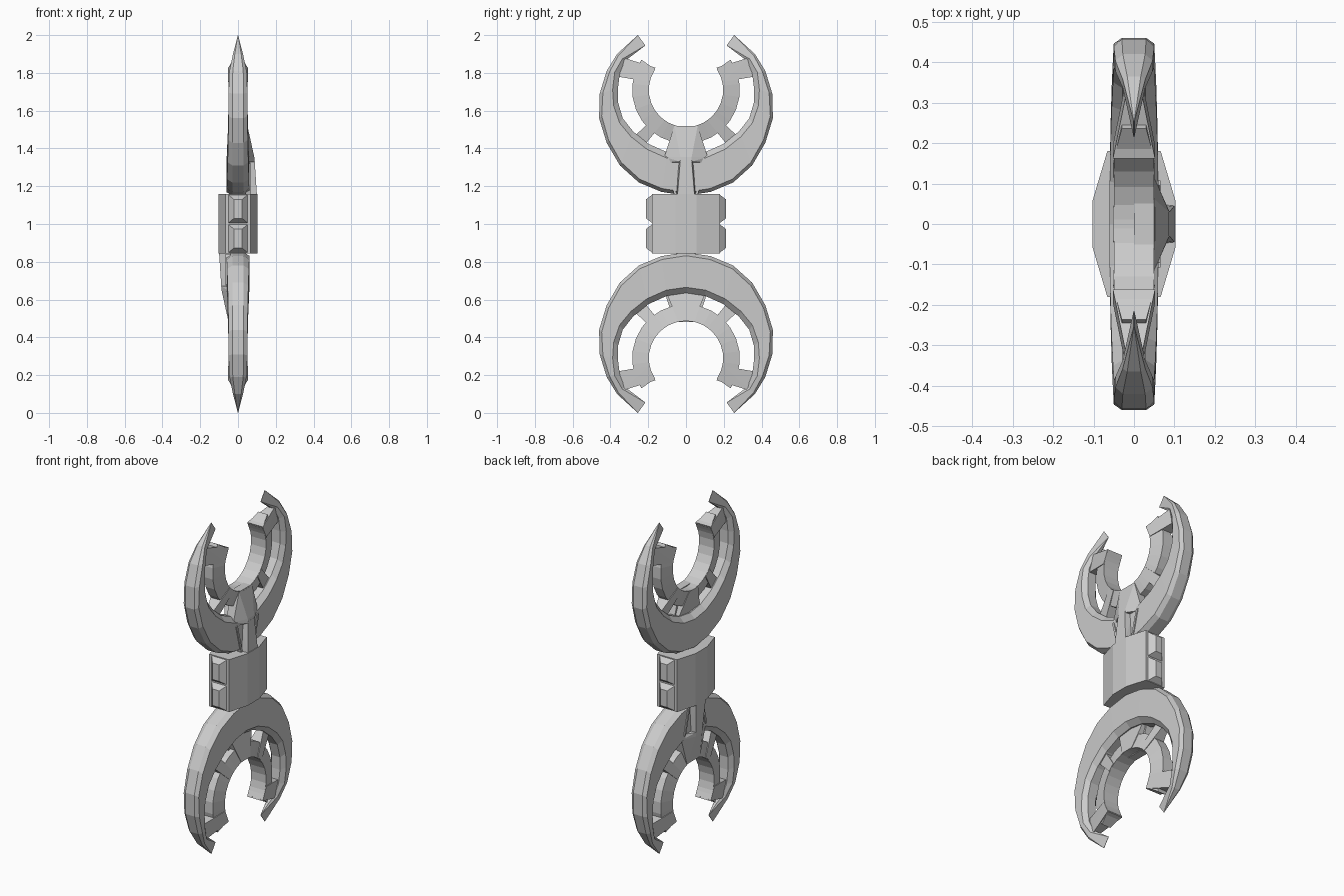
import bpy, bmesh
from math import sin, cos, radians
from mathutils import Vector

cube = bpy.data.objects.get("Cube")
if cube:
    bpy.data.objects.remove(cube)

GREY = (0.6, 0.6, 0.6, 1)
metal = bpy.data.materials.new("plain grey")
metal.use_nodes = True
metal.diffuse_color = GREY
metal.node_tree.nodes["Principled BSDF"].inputs["Base Color"].default_value = GREY

RING_Z = 1.71


def finish(name, bm):
    bmesh.ops.recalc_face_normals(bm, faces=bm.faces)
    mesh = bpy.data.meshes.new(name)
    bm.to_mesh(mesh)
    bm.free()
    mesh.materials.append(metal)
    obj = bpy.data.objects.new(name, mesh)
    bpy.context.collection.objects.link(obj)


def place(p, lower):
    # the lower half is the upper half turned half a circle about the y axis
    x, y, z = p
    return (-x, y, 2 - z) if lower else (x, y, z)


def loft(name, sections, lower):
    bm = bmesh.new()
    rings = [[bm.verts.new(place(p, lower)) for p in s] for s in sections]
    n = len(rings[0])
    for a, b in zip(rings, rings[1:]):
        for i in range(n):
            j = (i + 1) % n
            bm.faces.new((a[i], a[j], b[j], b[i]))
    bm.faces.new(rings[0])
    bm.faces.new(rings[-1][::-1])
    finish(name, bm)


def hull(name, points, lower=False):
    bm = bmesh.new()
    for p in points:
        bm.verts.new(place(p, lower))
    out = bmesh.ops.convex_hull(bm, input=bm.verts)
    junk = set(out["geom_interior"]) | set(out["geom_unused"])
    bmesh.ops.delete(bm, geom=[v for v in junk if isinstance(v, bmesh.types.BMVert)],
                     context='VERTS')
    bmesh.ops.dissolve_limit(bm, angle_limit=0.01, verts=bm.verts, edges=bm.edges)
    finish(name, bm)


def polar(r, degrees, x):
    a = radians(degrees)
    return (x, r * cos(a), RING_Z + r * sin(a))


# crescent stations: outer edge, inner edge, half thickness
STATIONS = [
    ((0, 1.15), (0, 1.365), 0.06), ((0.13, 1.17), (0.10, 1.38), 0.06),
    ((0.25, 1.22), (0.20, 1.425), 0.058), ((0.35, 1.31), (0.28, 1.49), 0.055),
    ((0.42, 1.43), (0.335, 1.56), 0.052), ((0.46, 1.56), (0.36, 1.645), 0.05),
    ((0.457, 1.69), (0.36, 1.72), 0.05), ((0.42, 1.81), (0.35, 1.80), 0.046),
    ((0.365, 1.90), (0.325, 1.862), 0.028), ((0.255, 2.0), (0.215, 1.945), 0.001)]


def crescent_section(station, side):
    outer, inner, t = station
    o, i = Vector(outer), Vector(inner)
    d = (i - o).normalized()
    taper = min(1, t / 0.05)
    pts = [(o, 0.03 * taper), (o + d * 0.018 * taper, t),
           (i - d * 0.03 * taper, t), (i, 0.028 * taper)]
    half = [(x, side * p.x, p.y) for p, x in pts]
    return half + [(-x, y, z) for x, y, z in reversed(half)]


def spoke(name, inner, outer, lower):
    pts = [polar(0.2, a, x) for a in inner for x in (-0.052, 0.052)]
    pts += [polar(0.38, a, x) for a in outer for x in (-0.016, 0.016)]
    hull(name, pts, lower)


def mirrored(points):
    return [(x, s * y, z) for x, y, z in points for s in (-1, 1)]


for lower in (False, True):
    half = "lower_" if lower else "upper_"

    # outer crescent jaw
    sections = [crescent_section(s, -1) for s in reversed(STATIONS[1:])]
    sections += [crescent_section(s, 1) for s in STATIONS]
    loft(half + "crescent", sections, lower)

    # open inner ring
    steps = 18
    angles = [-214 + 248 * i / steps for i in range(steps + 1)]
    loft(half + "inner_ring",
         [[polar(0.197, a, -0.05), polar(0.197, a, 0.05),
           polar(0.285, a, 0.03), polar(0.285, a, -0.03)] for a in angles], lower)

    # spokes between ring and crescent
    spoke(half + "centre_spoke", (-102, -78), (-107, -73), lower)
    for side, flip in (("left", False), ("right", True)):
        for kind, inner, outer in (("end_spoke", (12, 36), (11, 27)),
                                   ("diagonal_spoke", (-55, -41), (-53, -42))):
            if flip:
                inner, outer = [[180 - a for a in pair] for pair in (inner, outer)]
            spoke(half + side + "_" + kind, inner, outer, lower)

    # raised fin: sloping head, then a narrow stem down to the hub
    hull(half + "fin_head", mirrored([
        (0.05, 0.062, 1.52), (0, 0.062, 1.52), (0.05, 0.115, 1.355), (0, 0.115, 1.355),
        (0.086, 0.03, 1.355), (0.088, 0.03, 1.33), (0.05, 0.1, 1.325), (0, 0.1, 1.325)]), lower)
    hull(half + "fin_stem", mirrored([
        (0.088, 0.03, 1.34), (0.04, 0.04, 1.34),
        (0.1, 0.045, 1.155), (0.04, 0.052, 1.155)]), lower)
    # slim rails beside the stem
    for s in (-1, 1):
        hull(half + ("left" if s > 0 else "right") + "_rail", [
            (x, s * y, z) for x in (0.04, 0.066)
            for y, z in ((0.095, 1.33), (0.108, 1.33), (0.05, 1.16), (0.064, 1.16))], lower)

# central hub block
hull("hub", [(sx * x, sy * y, z) for x, y in ((0.103, 0.056), (0.066, 0.18))
             for sx in (-1, 1) for sy in (-1, 1) for z in (0.845, 1.16)])

# bevelled teeth on both hub ends
for s, side in ((1, "back"), (-1, "front")):
    for z, level in ((0.923, "lower"), (1.08, "upper")):
        hull(side + "_" + level + "_tooth",
             [(i * x, s * y, z + j * h) for x, y, h in ((0.055, 0.175, 0.078), (0.022, 0.212, 0.05))
              for i in (-1, 1) for j in (-1, 1)])
